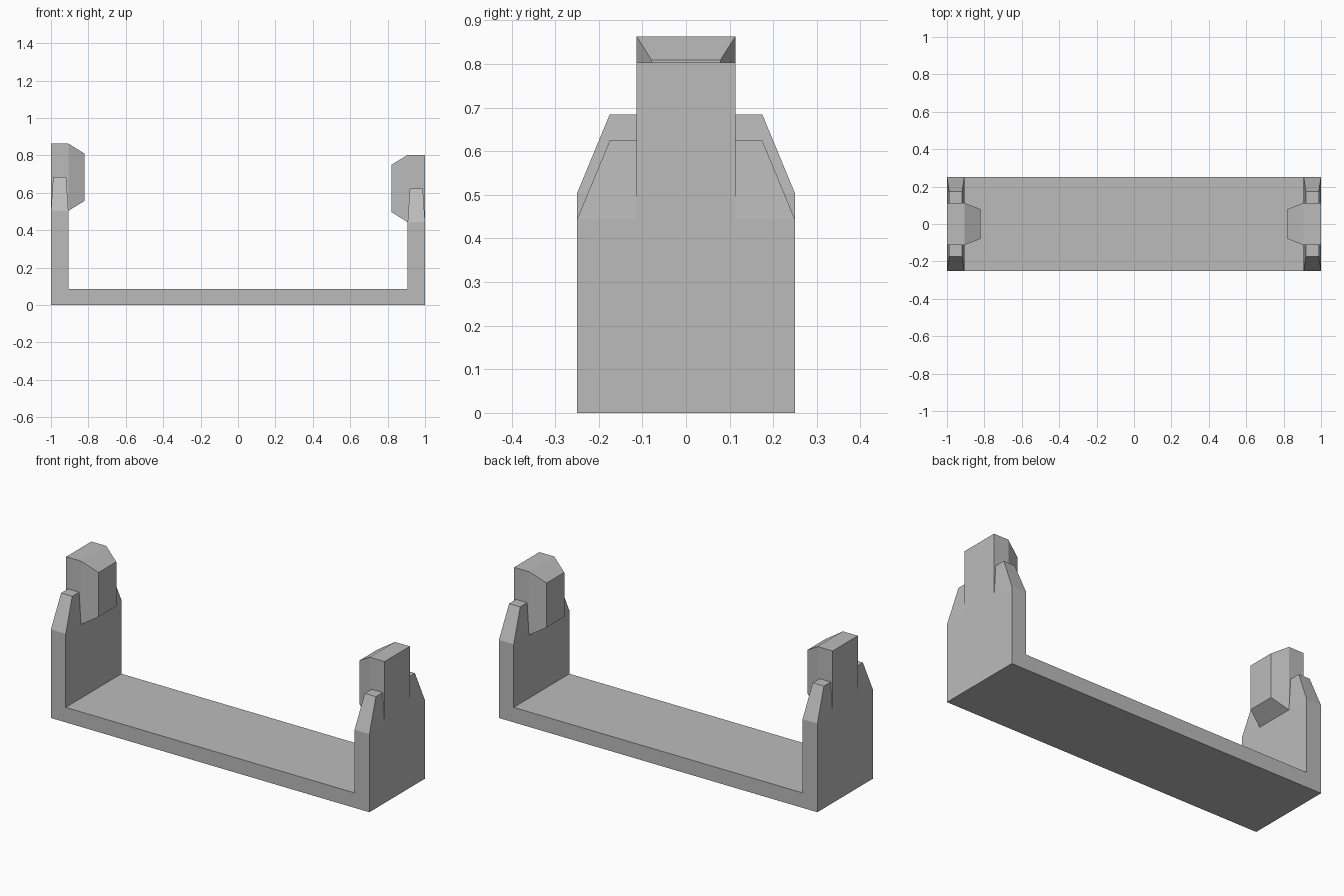
import bpy
import bmesh
from mathutils import Vector

cube = bpy.data.objects.get("Cube")
if cube:
    bpy.data.objects.remove(cube, do_unlink=True)

grey = bpy.data.materials.new("plain grey")
grey.use_nodes = True
grey.diffuse_color = (0.5, 0.5, 0.5, 1)
grey.node_tree.nodes["Principled BSDF"].inputs["Base Color"].default_value = (0.5, 0.5, 0.5, 1)

HALF_WIDTH = 0.25       # half depth of the bracket in y
INNER = 0.907           # inner face of the upright walls
FLOOR = 0.085           # thickness of the base plate
SHOULDER = {-1: 0.503, 1: 0.443}    # wall height where the taper starts


def finish(name, bm):
    bmesh.ops.recalc_face_normals(bm, faces=bm.faces)
    mesh = bpy.data.meshes.new(name)
    bm.to_mesh(mesh)
    bm.free()
    mesh.materials.append(grey)
    obj = bpy.data.objects.new(name, mesh)
    bpy.context.collection.objects.link(obj)
    return obj


def extrude_face(bm, face, offset, scale):
    """Extrude one face by an offset and scale its end about its centre."""
    new = bmesh.ops.extrude_discrete_faces(bm, faces=[face])["faces"][0]
    centre = new.calc_center_median()
    for v in new.verts:
        d = v.co - centre
        v.co = centre + Vector(offset) + Vector(a * s for a, s in zip(d, scale))
    return new


# U-shaped bracket: profile extruded in y, then a tapered top on each wall
bm = bmesh.new()
left, right = SHOULDER[1], SHOULDER[-1]
profile = [(-1, 0), (1, 0), (1, left), (INNER, left), (INNER, FLOOR),
           (-INNER, FLOOR), (-INNER, right), (-1, right)]
face = bm.faces.new([bm.verts.new((x, -HALF_WIDTH, z)) for x, z in profile])
swept = bmesh.ops.extrude_face_region(bm, geom=[face])["geom"]
bmesh.ops.translate(bm, vec=(0, 2 * HALF_WIDTH, 0),
                    verts=[g for g in swept if isinstance(g, bmesh.types.BMVert)])
bmesh.ops.recalc_face_normals(bm, faces=bm.faces)
for top in [f for f in bm.faces if f.normal.z > 0.9 and f.calc_center_median().z > 0.3]:
    extrude_face(bm, top, (0, 0, 0.181), (0.75, 0.7, 1))
finish("bracket", bm)

# Clamp lugs: a box over each wall with a bevelled nose facing inwards
LUG_HEIGHT, LUG_HALF, NOSE = 0.36, 0.113, 0.087
for side, label in ((1, "left"), (-1, "right")):
    bm = bmesh.new()
    bmesh.ops.create_cube(bm, size=1)
    bmesh.ops.scale(bm, vec=(1 - INNER, 2 * LUG_HALF, LUG_HEIGHT), verts=bm.verts)
    bmesh.ops.translate(bm, vec=(side * (1 + INNER) / 2, 0, SHOULDER[side] + LUG_HEIGHT / 2),
                        verts=bm.verts)
    inner = min(bm.faces, key=lambda f: side * f.calc_center_median().x)
    extrude_face(bm, inner, (-side * NOSE, 0, 0), (1, 0.7, 0.7))
    finish(label + "_clamp_lug", bm)
